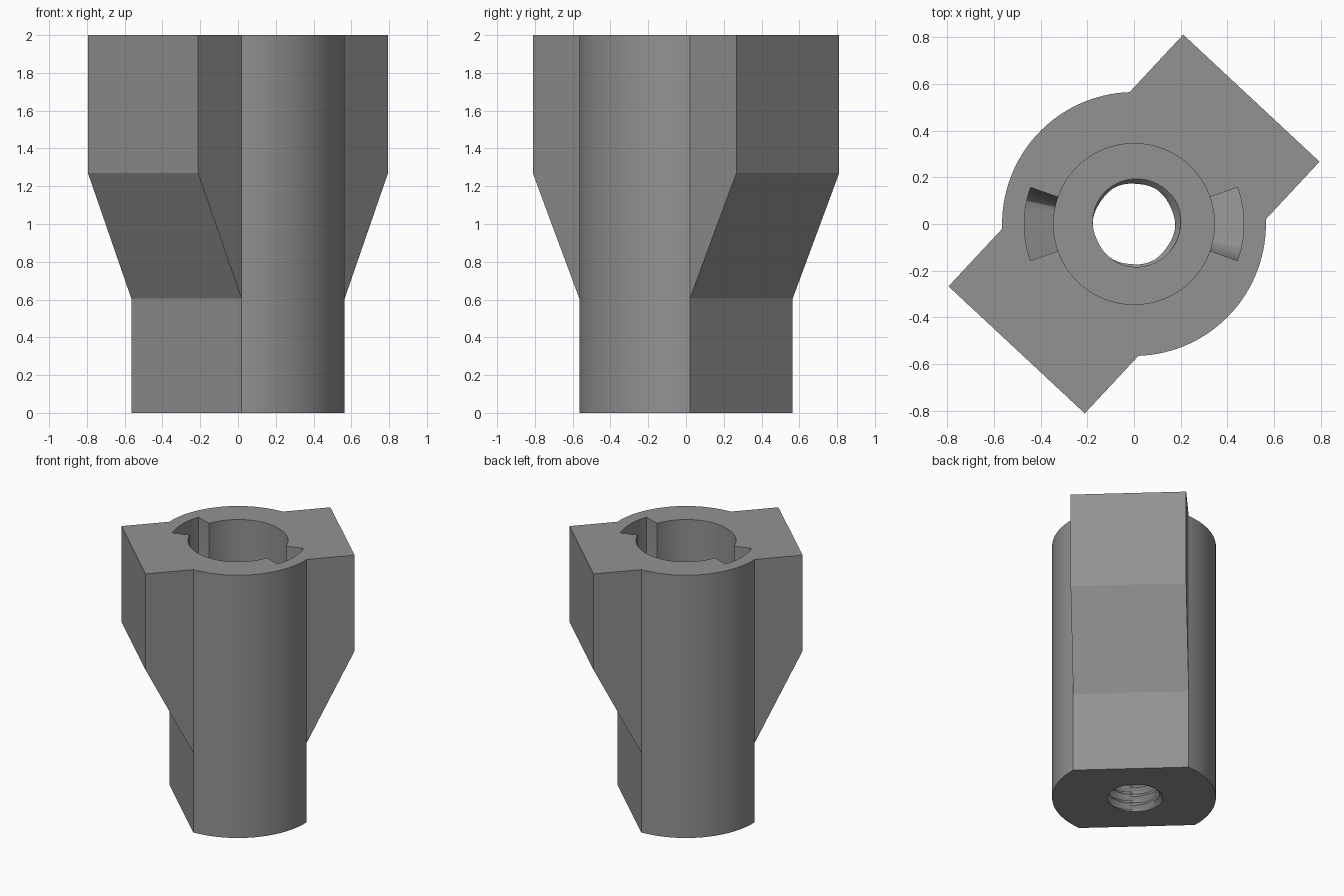
import bpy, bmesh, math
from mathutils import Matrix

if "Cube" in bpy.data.objects:
    bpy.data.objects.remove(bpy.data.objects["Cube"])

R = 0.565                      # barrel radius
FLAT = 0.40                    # distance of the lower flats
W = math.sqrt(R * R - FLAT * FLAT)
LUG = 0.737                    # distance of the upper lug faces
TURN = math.radians(47)
FLOOR = 0.60                   # bottom of the wide bore
PITCH = 0.07

gray = bpy.data.materials.new("plain gray")
gray.diffuse_color = (0.29, 0.29, 0.29, 1)
gray.use_nodes = True
gray.node_tree.nodes["Principled BSDF"].inputs["Base Color"].default_value = gray.diffuse_color


def make(name, rings, spin=0.0, loop=False):
    """Skin a list of closed rings; cap the ends."""
    bm = bmesh.new()
    rows = [[bm.verts.new(p) for p in ring] for ring in rings]
    n = len(rows[0])
    for a, b in zip(rows, rows[1:]):
        for i in range(n):
            j = (i + 1) % n
            bm.faces.new((a[i], a[j], b[j], b[i]))
    bm.faces.new(rows[0][::-1])
    bm.faces.new(rows[-1])
    bmesh.ops.remove_doubles(bm, verts=bm.verts, dist=1e-5)
    bmesh.ops.rotate(bm, verts=bm.verts, cent=(0, 0, 0),
                     matrix=Matrix.Rotation(spin, 3, 'Z'))
    bmesh.ops.recalc_face_normals(bm, faces=bm.faces)
    me = bpy.data.meshes.new(name)
    bm.to_mesh(me)
    bm.free()
    me.materials.append(gray)
    ob = bpy.data.objects.new(name, me)
    bpy.context.collection.objects.link(ob)
    return ob


def body_ring(z, u):
    """Barrel outline with two rectangular lugs reaching out to u."""
    a0 = math.atan2(W, FLAT)
    n = 32
    arc = [(R * math.cos(a0 + (math.pi - 2 * a0) * i / n),
            R * math.sin(a0 + (math.pi - 2 * a0) * i / n)) for i in range(n + 1)]
    half = [(u, W)] + arc + [(-u, W)]
    return [(x, y, z) for x, y in half + [(-x, -y) for x, y in half]]


def circle(r, z, n=64):
    return [(r * math.cos(2 * math.pi * i / n), r * math.sin(2 * math.pi * i / n), z)
            for i in range(n)]


# Main body with tapered lugs
body = make("socket_body", [body_ring(0, FLAT), body_ring(0.605, FLAT),
                            body_ring(1.27, LUG), body_ring(2, LUG)], TURN)

# Wide bore
cutters = [make("bore_cutter", [circle(0.345, FLOOR), circle(0.345, 2.1)])]


# Threaded through hole
def thread_ring(z, n=48):
    pts = []
    for i in range(n):
        t = i / n
        phase = (z / PITCH - t) % 1.0
        r = 0.172 + 0.033 * (1 - abs(2 * phase - 1))
        a = 2 * math.pi * t
        pts.append((r * math.cos(a), r * math.sin(a), z))
    return pts


steps = int((FLOOR + 0.06) / (PITCH / 6))
cutters.append(make("thread_cutter",
                    [thread_ring(-0.03 + k * PITCH / 6) for k in range(steps + 1)]))


# Twist-lock slots: vertical entry, then a descending channel
def slot_rings():
    rings = []
    edge = 19.5
    angles = [-edge + 39 * i / 16 for i in range(17)]
    angles += [edge + 0.02 + 80 * i / 20 for i in range(21)]
    for d in angles:
        lead = max(0.0, 1 - (d + edge) / 9)
        lo = 1.20 - 0.0012 * (d + edge) + 0.10 * lead ** 2
        hi = 2.1 if d <= edge else lo + 0.30
        a = math.radians(d)
        c, s = math.cos(a), math.sin(a)
        rings.append([(r * c, r * s, z) for r, z in
                      ((0.30, lo), (0.47, lo), (0.47, hi), (0.30, hi))])
    return rings


for k in range(2):
    cutters.append(make("slot_cutter_%d" % k, slot_rings(), math.pi * k))

for c in cutters:
    c.hide_render = True
    c.hide_viewport = True
    m = body.modifiers.new(c.name, 'BOOLEAN')
    m.operation = 'DIFFERENCE'
    m.solver = 'EXACT'
    m.object = c

# Bake the cuts and smooth the round walls
dg = bpy.context.evaluated_depsgraph_get()
cut = bpy.data.meshes.new_from_object(body.evaluated_get(dg))
body.modifiers.clear()
body.data = cut
for c in cutters:
    bpy.data.objects.remove(c)
bpy.context.view_layer.objects.active = body
body.select_set(True)
bpy.ops.object.shade_smooth_by_angle(angle=math.radians(25))
